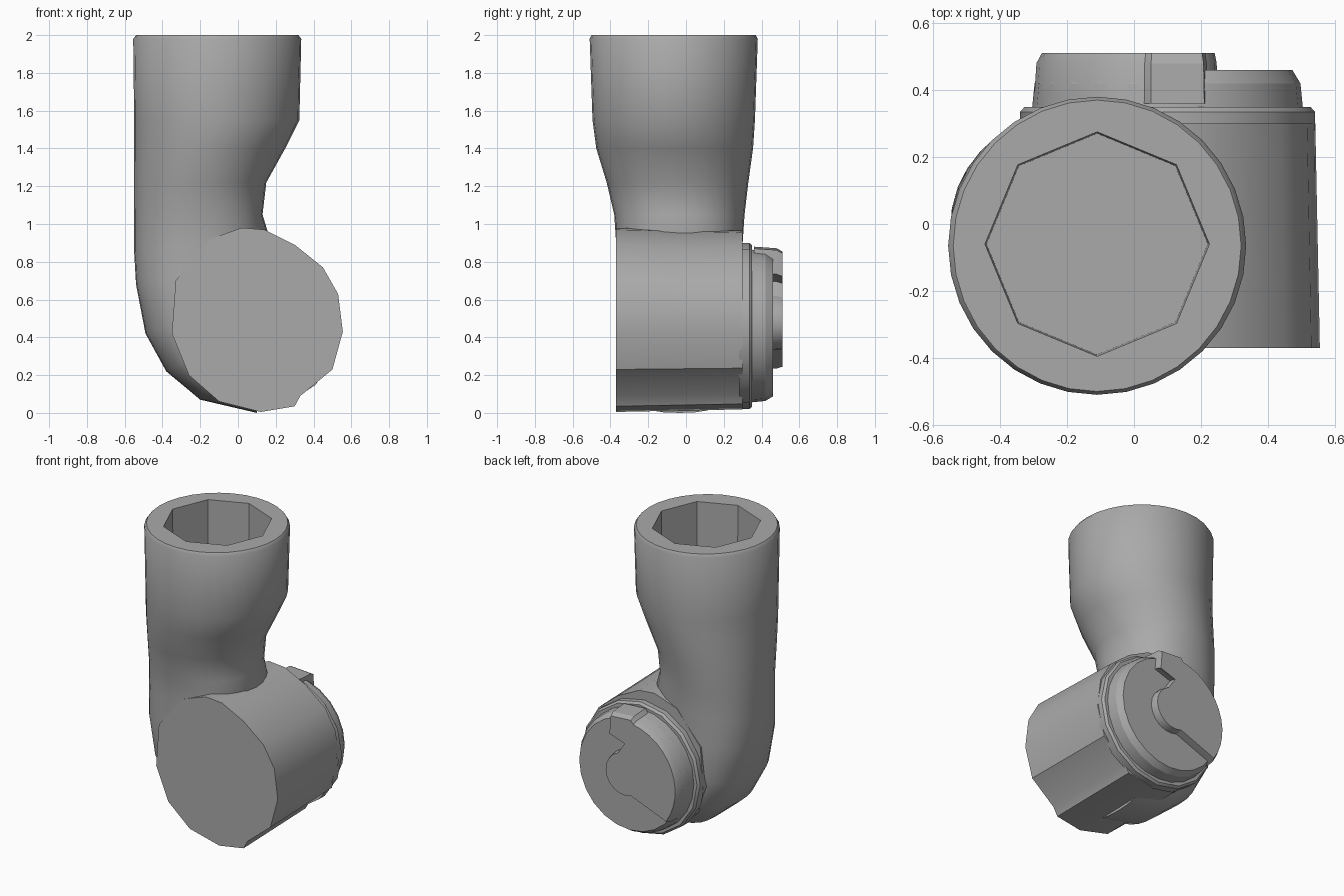
import bpy, bmesh
from math import sin, cos, pi, radians, copysign

cube = bpy.data.objects.get("Cube")
if cube:
    bpy.data.objects.remove(cube, do_unlink=True)

grey = bpy.data.materials.new("joint grey")
grey.use_nodes = True
tone = (0.4, 0.4, 0.4, 1)
grey.diffuse_color = tone
grey.node_tree.nodes["Principled BSDF"].inputs["Base Color"].default_value = tone

SEG = 32
HUB = (0.1, 0.46)   # joint axis in x and z


def loft(name, rings, angle=35):
    """Skin a list of equal-length point rings and close both ends."""
    bm = bmesh.new()
    rows = [[bm.verts.new(p) for p in ring] for ring in rings]
    n = len(rows[0])
    for a, b in zip(rows, rows[1:]):
        for i in range(n):
            j = (i + 1) % n
            bm.faces.new((a[i], a[j], b[j], b[i]))
    bm.faces.new(rows[0])
    bm.faces.new(rows[-1])
    bmesh.ops.recalc_face_normals(bm, faces=bm.faces)
    mesh = bpy.data.meshes.new(name)
    bm.to_mesh(mesh)
    bm.free()
    mesh.materials.append(grey)
    obj = bpy.data.objects.new(name, mesh)
    bpy.context.collection.objects.link(obj)
    bpy.ops.object.select_all(action='DESELECT')
    obj.select_set(True)
    bpy.context.view_layer.objects.active = obj
    bpy.ops.object.shade_smooth_by_angle(angle=radians(angle))
    return obj


def prism(name, outline, layers):
    """Extrude an x-z outline along y; layers are (y, scale about the axis)."""
    cx, cz = HUB
    return loft(name, [[(cx + (x - cx) * s, y, cz + (z - cz) * s)
                        for x, z in outline] for y, s in layers], 25)


def arc(cx, cz, r, start, end, n):
    return [(cx + r * cos(radians(start + (end - start) * i / n)),
             cz + r * sin(radians(start + (end - start) * i / n)))
            for i in range(n + 1)]


def section(outer, inner, yc, half, power):
    """Rounded cross-section spanning outer to inner in x-z, and half in y."""
    ring = []
    for k in range(SEG):
        c, s = cos(2 * pi * k / SEG), sin(2 * pi * k / SEG)
        u = copysign(abs(c) ** (2 / power), c)
        v = copysign(abs(s) ** (2 / power), s)
        ring.append(((outer[0] + inner[0]) / 2 + u * (inner[0] - outer[0]) / 2,
                     yc + v * half,
                     (outer[1] + inner[1]) / 2 + u * (inner[1] - outer[1]) / 2))
    return ring


def octagon(z, r):
    """Eight-sided socket ring with as many points as a limb section."""
    ring = []
    for k in range(SEG):
        a = 2 * pi * k / SEG
        d = r * cos(pi / 8) / cos(a % (pi / 4) - pi / 8)
        ring.append((-0.11 + d * cos(a), -0.06 + d * sin(a), z))
    return ring


# Limb: socket, rim, tapering neck, then the bend around the joint
limb = [
    ((-.54, 2), (.32, 2), -.065, .435, 2),
    ((-.555, 1.98), (.335, 1.98), -.065, .445, 2),
    ((-.55, 1.55), (.325, 1.55), -.065, .43, 2),
    ((-.55, 1.4), (.25, 1.4), -.06, .415, 2),
    ((-.55, 1.22), (.15, 1.22), -.045, .375, 2.1),
    ((-.55, 1.05), (.13, 1.05), -.035, .345, 2.2),
    ((-.55, .85), (.16, .95), -.035, .335, 2.3),
    ((-.54, .68), (.1, .8), -.035, .335, 2.4),
    ((-.49, .42), (.1, .6), -.035, .335, 2.4),
    ((-.38, .22), (.12, .5), -.035, .335, 2.4),
    ((-.2, .07), (.14, .45), -.035, .335, 2.4),
    ((.1, 0), (.18, .42), -.035, .335, 2.4),
]
loft("arm_limb", [octagon(1.45, .33), octagon(2, .335)]
     + [section(*row) for row in limb], 40)

# Joint drum lying across the bend
drum = [(-.15, .92), (.02, .98), (.14, .97), (.3, .89), (.45, .77), (.53, .63),
        (.555, .43), (.5, .23), (.33, .09), (.3, .035), (.12, .005),
        (-.1, .06), (-.26, .2), (-.35, .42), (-.33, .7)]
prism("joint_drum", drum, [(-.37, 1), (.3, .97)])

# Collar and stepped cap on the back
prism("back_collar", arc(*HUB, .44, 0, 337.5, 15), [(.28, 1), (.335, 1), (.35, .97)])
prism("back_cap", arc(*HUB, .405, 0, 345, 23),
      [(.34, 1), (.42, .98), (.46, .92)])

# Raised half plate with a round hub and a key at its top
plate = (arc(*HUB, .4, 100, 215, 12) + arc(.1, .48, .15, -110, 70, 10)
         + [(.1, .7), (.22, .74), (.21, .87), (.05, .88)])
prism("raised_plate", plate, [(.36, 1), (.48, .98), (.51, .94)])
